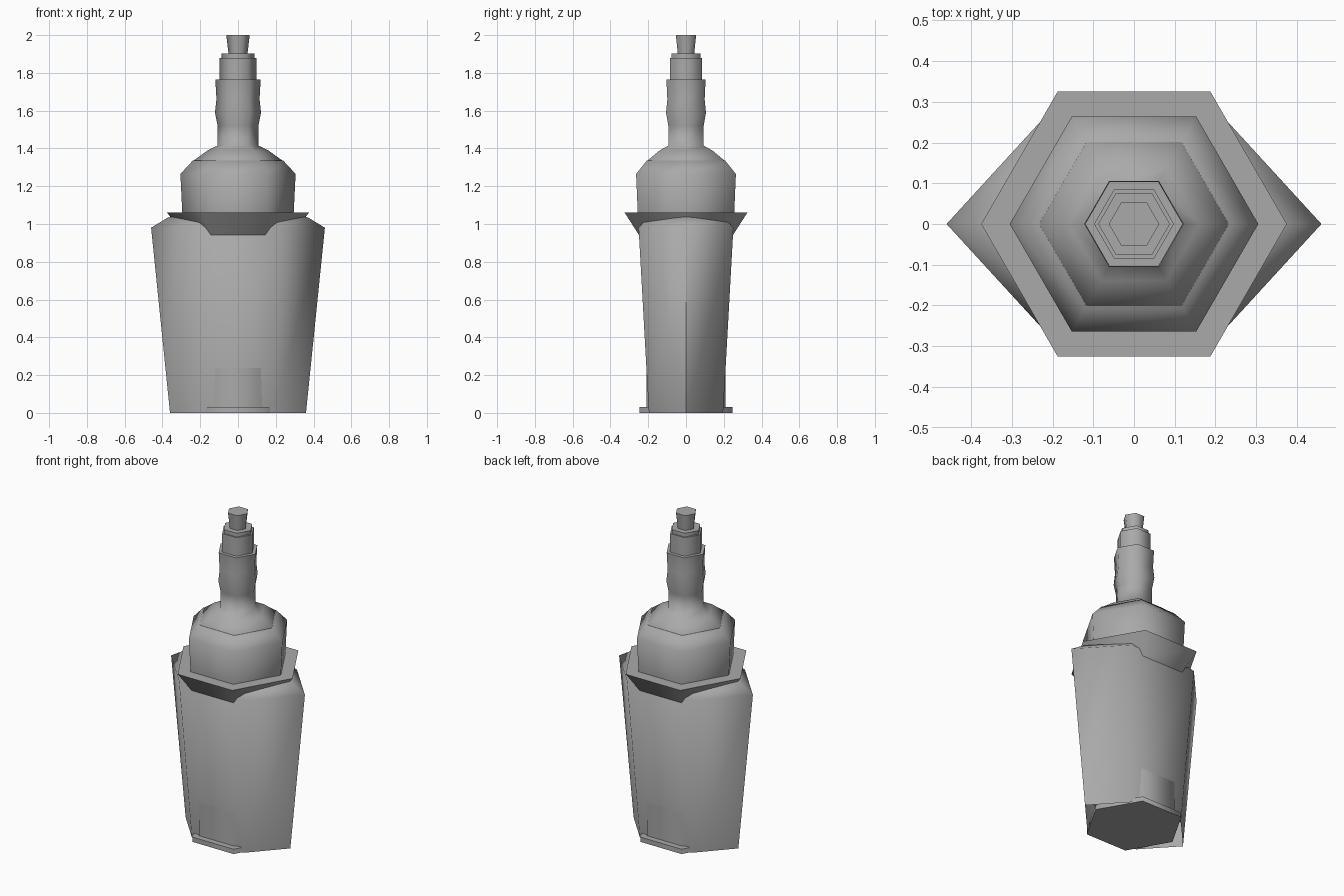
import bpy, bmesh, math

cube = bpy.data.objects.get("Cube")
if cube:
    bpy.data.objects.remove(cube, do_unlink=True)

# One plain grey for the whole model
grey = bpy.data.materials.new("mid grey")
grey.use_nodes = True
color = (0.4, 0.4, 0.4, 1)
grey.diffuse_color = color
grey.node_tree.nodes["Principled BSDF"].inputs["Base Color"].default_value = color


def hex_lathe(name, profile, depth=1.0, bottom=True, top=True, angle=65):
    """Stack six-sided rings from (radius, height) pairs; depth squashes y."""
    bm = bmesh.new()
    rings = []
    for r, z in profile:
        ring = []
        for i in range(6):
            a = i * math.pi / 3
            ring.append(bm.verts.new((r * math.cos(a), r * math.sin(a) * depth, z)))
        rings.append(ring)
    for low, high in zip(rings, rings[1:]):
        for i in range(6):
            j = (i + 1) % 6
            bm.faces.new((low[i], low[j], high[j], high[i]))
    if bottom:
        bm.faces.new(rings[0][::-1])
    if top:
        bm.faces.new(rings[-1])
    mesh = bpy.data.meshes.new(name)
    bm.to_mesh(mesh)
    bm.free()
    mesh.materials.append(grey)
    ob = bpy.data.objects.new(name, mesh)
    bpy.context.collection.objects.link(ob)
    bpy.ops.object.select_all(action='DESELECT')
    ob.select_set(True)
    bpy.context.view_layer.objects.active = ob
    bpy.ops.object.shade_smooth_by_angle(angle=math.radians(angle))
    return ob


# Wide flattened shell, open underneath
hex_lathe("outer_shell", [(0.36, 0), (0.46, 0.98), (0.37, 1.035), (0.29, 1.05)],
          depth=0.63, bottom=False)

# Core with foot flange, showing through the shell as front and back panels
hex_lathe("core_foot", [(0.283, 0), (0.283, 0.03), (0.242, 0.03), (0.242, 0.9)])

# Flared collar with flat top
hex_lathe("collar", [(0.242, 0.88), (0.29, 0.945), (0.375, 1.06)])

# Head with bevelled shoulder
hex_lathe("head", [(0.295, 1.06), (0.305, 1.265), (0.24, 1.335)])

# Dome sweeping into the bulged neck
hex_lathe("neck", [(0.233, 1.327), (0.232, 1.338), (0.16, 1.39), (0.108, 1.415),
                   (0.108, 1.52), (0.122, 1.59), (0.114, 1.66), (0.12, 1.765)])

# Stepped nozzle
hex_lathe("nozzle", [(0.098, 1.76), (0.098, 1.88), (0.088, 1.88), (0.088, 1.903)])
hex_lathe("nozzle_tip", [(0.05, 1.9), (0.062, 2.0)])
